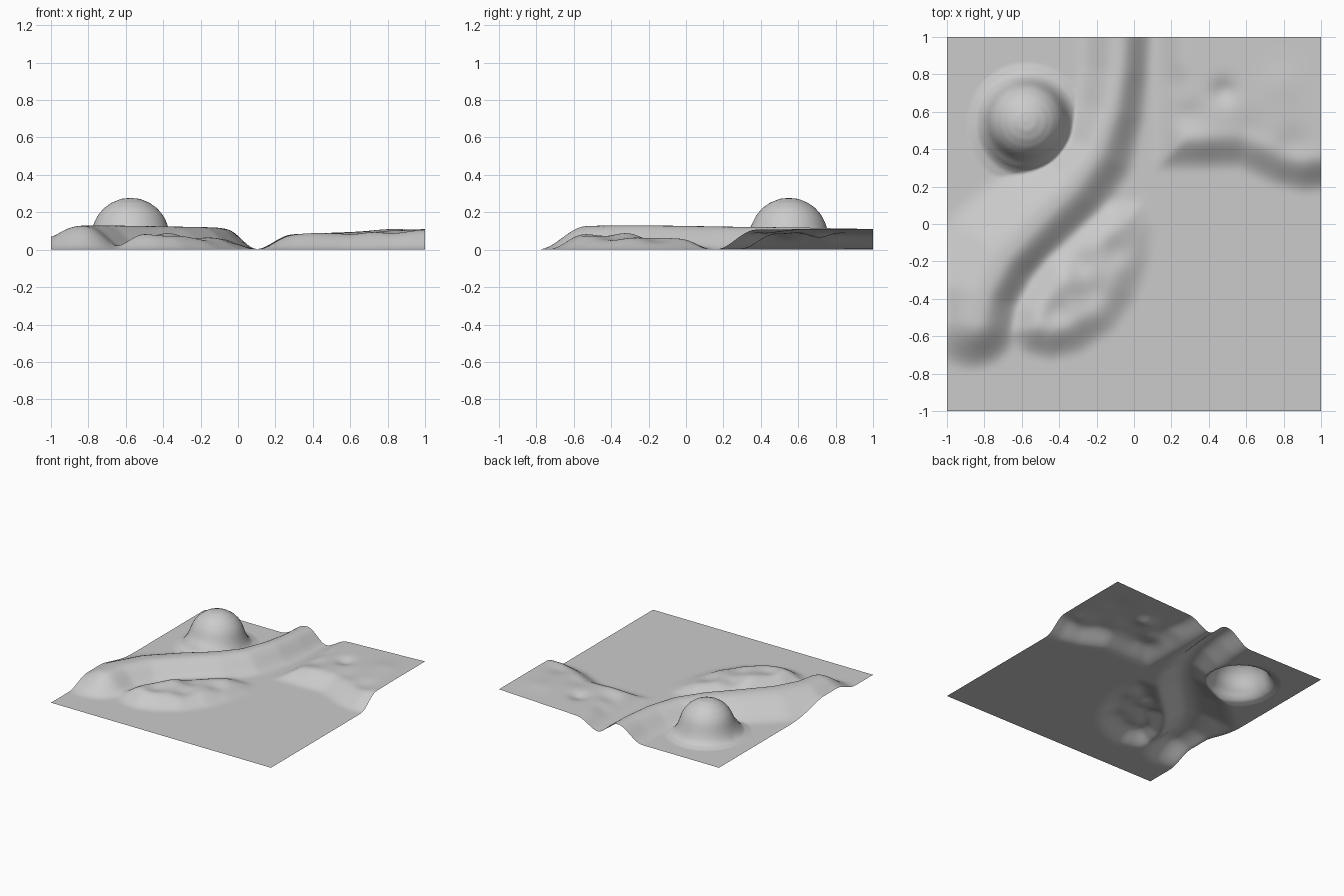
import bpy, bmesh, math
from mathutils import Vector

if "Cube" in bpy.data.objects:
    bpy.data.objects.remove(bpy.data.objects["Cube"])

N = 180  # grid cells per side

# Long curved ridge: (x, y, crest height, left width, right width)
RIDGE = [(-0.83, -0.52, .128, .32, .23), (-0.80, -0.38, .13, .38, .21),
         (-0.69, -0.18, .13, .38, .21), (-0.50, 0.03, .127, .34, .23),
         (-0.33, 0.20, .124, .28, .23), (-0.20, 0.38, .122, .23, .22),
         (-0.12, 0.60, .12, .22, .19), (-0.08, 0.82, .115, .22, .17),
         (-0.07, 1.10, .11, .22, .18)]
# Outlines of the two low rough plateaus
FRONT = [(-0.70, -0.60), (-0.60, -0.70), (-0.45, -0.74), (-0.28, -0.70),
         (-0.10, -0.58), (0.03, -0.40), (0.10, -0.20), (0.12, 0.0),
         (0.06, 0.14), (-0.15, 0.15), (-0.5, -0.15), (-0.66, -0.42)]
BACK = [(0.10, 0.28), (0.35, 0.28), (0.55, 0.29), (0.74, 0.20), (0.90, 0.16),
        (1.3, 0.20), (1.3, 1.4), (0.08, 1.4), (0.10, 0.7)]
# Pits and bumps: (x, y, radius, height)
BUMPS = [(-0.29, -0.20, .08, -.03), (-0.08, -0.15, .08, -.025),
         (-0.22, -0.38, .09, -.025), (-0.42, -0.47, .07, -.022),
         (-0.36, -0.31, .06, .012), (0.0, -0.02, .07, -.015),
         (0.48, 0.71, .06, -.03), (0.28, 0.58, .08, -.02),
         (0.62, 0.50, .09, -.012), (0.22, 0.75, .07, -.015),
         (0.85, 0.42, .09, -.018), (0.80, 0.75, .10, .008), (0.36, 0.42, .08, .008)]
# Dome profile: (radius, height)
DOME = [(0, .277), (.05, .272), (.1, .252), (.14, .224), (.17, .190), (.19, .155),
        (.202, .12), (.215, .08), (.235, .04), (.26, .015), (.31, 0)]


def smooth(t):
    t = min(1, max(0, t))
    return t * t * (3 - 2 * t)


def nearest(p, a, b):
    ab = b - a
    t = min(1, max(0, (p - a).dot(ab) / ab.length_squared))
    return t, p - (a + ab * t)


def ridge(p):
    best = None
    for r, s in zip(RIDGE, RIDGE[1:]):
        a, b = Vector(r[:2]), Vector(s[:2])
        t, off = nearest(p, a, b)
        if best is None or off.length < best[0]:
            d = off.length
            side = (b - a).normalized().cross(off) / d if d > 1e-6 else 0
            h, wl, wr = (r[k] + (s[k] - r[k]) * t for k in (2, 3, 4))
            best = d, h, wr + (wl - wr) * (.5 + .5 * side)
    d, h, w = best
    return h * smooth(1.06 * (1 - d / w))


def inside_depth(p, poly):
    inside, dist = False, 9
    for i, q in enumerate(poly):
        a, b = Vector(poly[i - 1]), Vector(q)
        dist = min(dist, nearest(p, a, b)[1].length)
        if (a.y > p.y) != (b.y > p.y) and p.x < (b.x - a.x) * (p.y - a.y) / (b.y - a.y) + a.x:
            inside = not inside
    return dist if inside else 0


def terrain(x, y):
    p = Vector((x, y))
    rough = sum(h * math.exp(-((x - bx) ** 2 + (y - by) ** 2) / r ** 2) for bx, by, r, h in BUMPS)
    front_h = max(.045, .062 - .055 * x) if x > -.5 else .09
    back_h = .083 + .027 * min(1, max(0, (x - .3) / .7))
    a = ridge(p)
    b = smooth(inside_depth(p, FRONT) / .19) * (min(.09, front_h) + rough)
    c = smooth(inside_depth(p, BACK) / .2) * (back_h + rough)
    m = max(b, c)
    k = .02
    blend = max(0, k - abs(a - m)) / k if min(a, m) > 0 else 0
    return max(a, m) + blend * blend * k * .25 * min(1, min(a, m) / .02)


def blur(rows):
    def line(v):
        return [(v[max(0, i - 1)] + 2 * v[i] + v[min(N, i + 1)]) / 4 for i in range(N + 1)]
    rows = [line(r) for r in rows]
    return [list(r) for r in zip(*[line(c) for c in zip(*rows)])]


def dome(x, y):
    # the foot leans slightly toward the front
    r = math.hypot(x + .575, y - .55)
    if y < .55:
        r *= 1 - .10 * smooth((r - .19) / .06) * (.55 - y) / max(r, 1e-6)
    for (r0, z0), (r1, z1) in zip(DOME, DOME[1:]):
        if r <= r1:
            return z0 + (z1 - z0) * (r - r0) / (r1 - r0)
    return 0


# Open landscape sheet with the dome raised from it
coord = [-1 + 2 * i / N for i in range(N + 1)]
height = [[terrain(x, y) for x in coord] for y in coord]
for _ in range(6):
    height = blur(height)

bm = bmesh.new()
verts = [[bm.verts.new((x, y, max(height[j][i], dome(x, y)))) for i, x in enumerate(coord)]
         for j, y in enumerate(coord)]
for j in range(N):
    for i in range(N):
        f = bm.faces.new((verts[j][i], verts[j][i + 1], verts[j + 1][i + 1], verts[j + 1][i]))
        f.smooth = True
mesh = bpy.data.meshes.new("landscape")
bm.to_mesh(mesh)
bm.free()

grey = bpy.data.materials.new("light grey")
grey.diffuse_color = (0.6, 0.6, 0.6, 1)
grey.use_nodes = True
grey.node_tree.nodes["Principled BSDF"].inputs["Base Color"].default_value = grey.diffuse_color
mesh.materials.append(grey)
bpy.context.collection.objects.link(bpy.data.objects.new("landscape", mesh))
